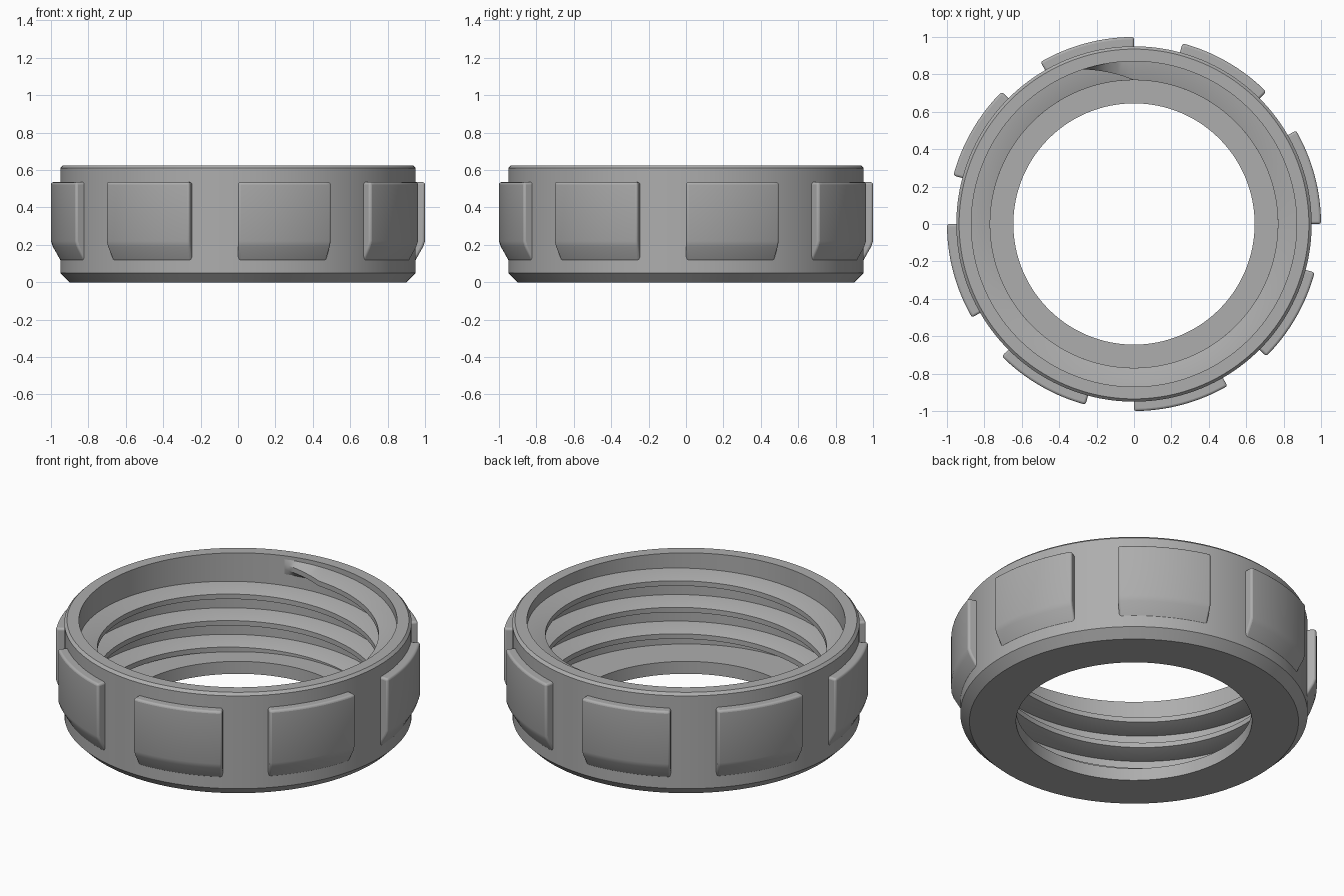
import bpy
import bmesh
from math import cos, sin, radians, pi

cube = bpy.data.objects.get("Cube")
if cube:
    bpy.data.objects.remove(cube, do_unlink=True)

grey = bpy.data.materials.new("grey plastic")
grey.use_nodes = True
colour = (0.42, 0.42, 0.42, 1)
grey.diffuse_color = colour
grey.node_tree.nodes["Principled BSDF"].inputs["Base Color"].default_value = colour


def sweep(name, sections, closed):
    """Skin a list of (angle, [(radius, height), ...]) sections around the z axis."""
    bm = bmesh.new()
    loops = [[bm.verts.new((r * cos(a), r * sin(a), z)) for r, z in pts]
             for a, pts in sections]
    count = len(loops)
    for i in range(count if closed else count - 1):
        here, ahead = loops[i], loops[(i + 1) % count]
        n = len(here)
        for j in range(n):
            k = (j + 1) % n
            bm.faces.new((here[j], ahead[j], ahead[k], here[k]))
    if not closed:
        bm.faces.new(loops[0])
        bm.faces.new(loops[-1][::-1])
    bmesh.ops.recalc_face_normals(bm, faces=bm.faces)
    mesh = bpy.data.meshes.new(name)
    bm.to_mesh(mesh)
    bm.free()
    mesh.materials.append(grey)
    obj = bpy.data.objects.new(name, mesh)
    bpy.context.collection.objects.link(obj)
    return obj


def smooth(obj):
    bpy.ops.object.select_all(action="DESELECT")
    obj.select_set(True)
    bpy.context.view_layer.objects.active = obj
    bpy.ops.object.shade_smooth_by_angle(angle=radians(22))


# Ring body: chamfered outside, straight bore, thin floor with a round hole
R_BORE, R_HOLE, FLOOR, TOP = 0.87, 0.645, 0.075, 0.625
body_profile = [(R_HOLE, 0), (0.90, 0), (0.95, 0.05), (0.95, TOP - 0.015),
                (0.935, TOP), (R_BORE, TOP), (R_BORE, FLOOR), (R_HOLE, FLOOR)]
STEPS = 160
smooth(sweep("ring_body", [(2 * pi * i / STEPS, body_profile) for i in range(STEPS)], True))

# Internal right-hand thread, running down clockwise and fading in at the top
PITCH, Z_START, Z_END = 0.16, 0.56, 0.05
R_CREST, ROOT, CREST = 0.77, 0.045, 0.015
turn = 360 * (Z_START - Z_END) / PITCH
sections = []
steps = int(turn / 2)
for i in range(steps + 1):
    deg = turn * i / steps
    z = Z_START - PITCH * deg / 360
    fade = min(1, deg / 18, (turn - deg) / 18)
    crest = R_BORE - 0.001 - (R_BORE - R_CREST) * fade
    sections.append((radians(108 - deg),
                     [(R_BORE + 0.01, z - ROOT), (R_BORE, z - ROOT), (crest, z - CREST),
                      (crest, z + CREST), (R_BORE, z + ROOT), (R_BORE + 0.01, z + ROOT)]))
smooth(sweep("inner_thread", sections, False))

# Eight raised grip pads, each sloping back into the wall at its foot
pad_profile = [(0.92, 0.535), (1.0, 0.535), (1.0, 0.22), (0.99, 0.19),
               (0.945, 0.11), (0.92, 0.11)]
for k in range(8):
    arc = [(radians(45 * k + 30 * i / 16), pad_profile) for i in range(17)]
    pad = sweep(f"grip_pad_{k + 1}", arc, False)
    bevel = pad.modifiers.new("rounded edges", "BEVEL")
    bevel.width = 0.015
    bevel.segments = 3
    bevel.limit_method = "ANGLE"
    bevel.angle_limit = radians(50)
    smooth(pad)
